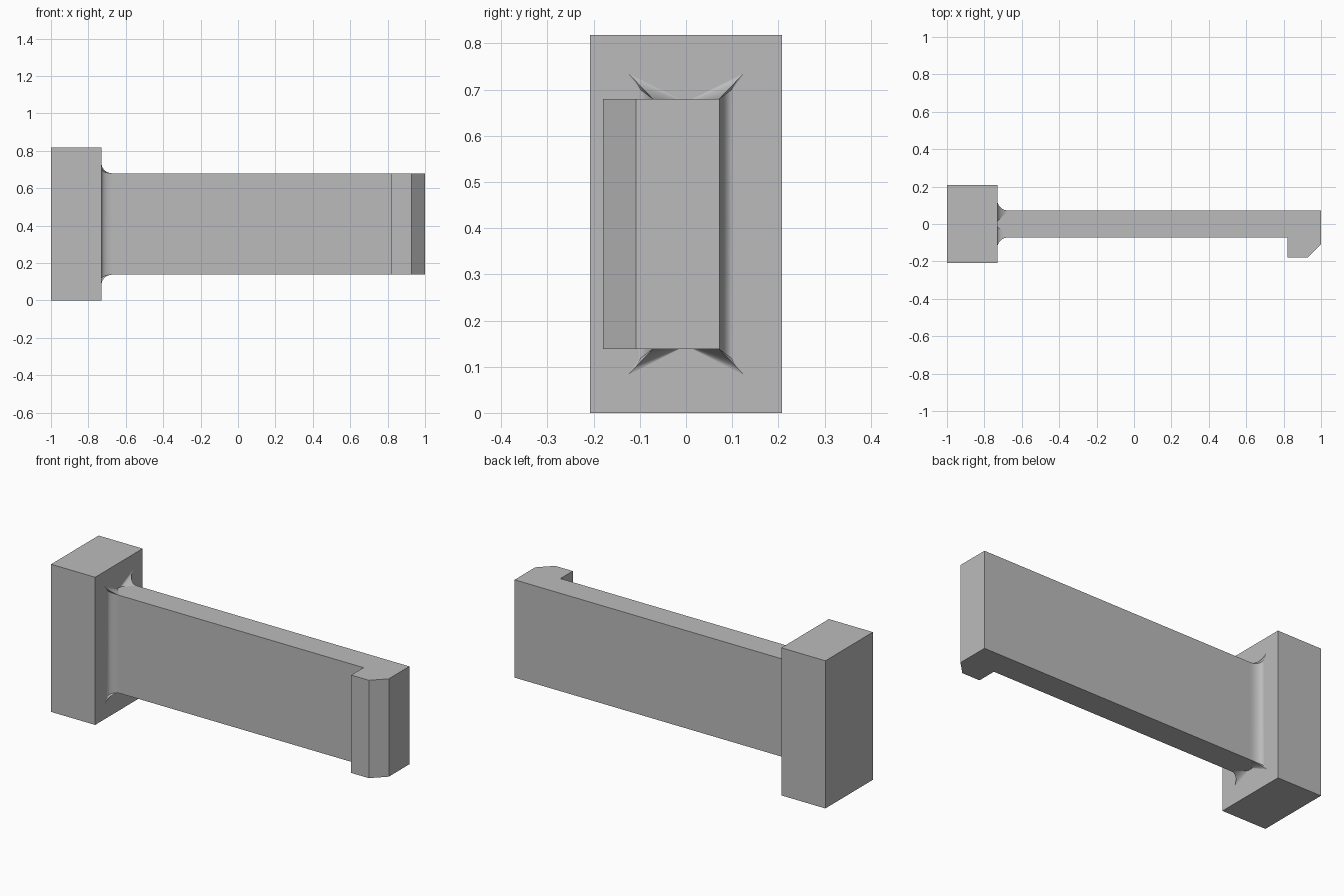
import bpy, bmesh, math

default_cube = bpy.data.objects.get("Cube")
if default_cube:
    bpy.data.objects.remove(default_cube, do_unlink=True)

grey = bpy.data.materials.new("light_grey")
grey.use_nodes = True
grey.diffuse_color = (0.5, 0.5, 0.5, 1)
grey.node_tree.nodes["Principled BSDF"].inputs["Base Color"].default_value = grey.diffuse_color

MID_Z = 0.409                      # height of the centre line
HALF_Y, HALF_Z = 0.072, 0.271      # half section of the arm
BLOCK_X, ARM_X = -0.73, -0.672     # fillet start and end


def finish(name, bm):
    bmesh.ops.recalc_face_normals(bm, faces=bm.faces)
    mesh = bpy.data.meshes.new(name)
    bm.to_mesh(mesh)
    bm.free()
    mesh.materials.append(grey)
    obj = bpy.data.objects.new(name, mesh)
    bpy.context.collection.objects.link(obj)
    bpy.ops.object.select_all(action='DESELECT')
    obj.select_set(True)
    bpy.context.view_layer.objects.active = obj
    bpy.ops.object.shade_smooth_by_angle(angle=math.radians(25))
    return obj


def extrude_outline(name, outline, z0, z1):
    bm = bmesh.new()
    face = bm.faces.new([bm.verts.new((x, y, z0)) for x, y in outline])
    top = bmesh.ops.extrude_face_region(bm, geom=[face])["geom"]
    verts = [v for v in top if isinstance(v, bmesh.types.BMVert)]
    bmesh.ops.translate(bm, verts=verts, vec=(0, 0, z1 - z0))
    return finish(name, bm)


# End block
extrude_outline("end_block", [(-1, -0.208), (BLOCK_X, -0.208), (BLOCK_X, 0.208), (-1, 0.208)],
                0, 2 * MID_Z)

# Flat arm with a chamfered hook at its tip
extrude_outline("hooked_arm", [
    (BLOCK_X, -HALF_Y), (0.82, -HALF_Y), (0.82, -0.18), (0.928, -0.18),
    (1, -0.108), (1, HALF_Y), (BLOCK_X, HALF_Y)], MID_Z - HALF_Z, MID_Z + HALF_Z)

# Concave root fillet, flaring to a pointed tip at each corner
STEPS = 10


def root_section(t):
    """One quarter of the section: top edge, corner tip, side edge."""
    s = 1 - math.sqrt(1 - t * t)
    return [(HALF_Y - 0.057 * t, HALF_Z),
            (HALF_Y + 0.053 * s, HALF_Z + 0.055 * s),
            (HALF_Y + 0.03 * s, HALF_Z + 0.022 * s)]


bm = bmesh.new()
for sy in (-1, 1):
    for sz in (-1, 1):
        rows = []
        for i in range(STEPS + 1):
            a = math.pi / 2 * i / STEPS
            t = math.sin(a)
            x = ARM_X + (BLOCK_X - ARM_X) * t
            points = root_section(t) + [(HALF_Y + 0.03 * (1 - math.cos(a)), 0)]
            rows.append([bm.verts.new((x, sy * y, MID_Z + sz * z)) for y, z in points])
        for r0, r1 in zip(rows, rows[1:]):
            for k in range(3):
                bm.faces.new((r0[k], r0[k + 1], r1[k + 1], r1[k]))
bmesh.ops.remove_doubles(bm, verts=bm.verts, dist=0.00001)
finish("root_fillet", bm)
